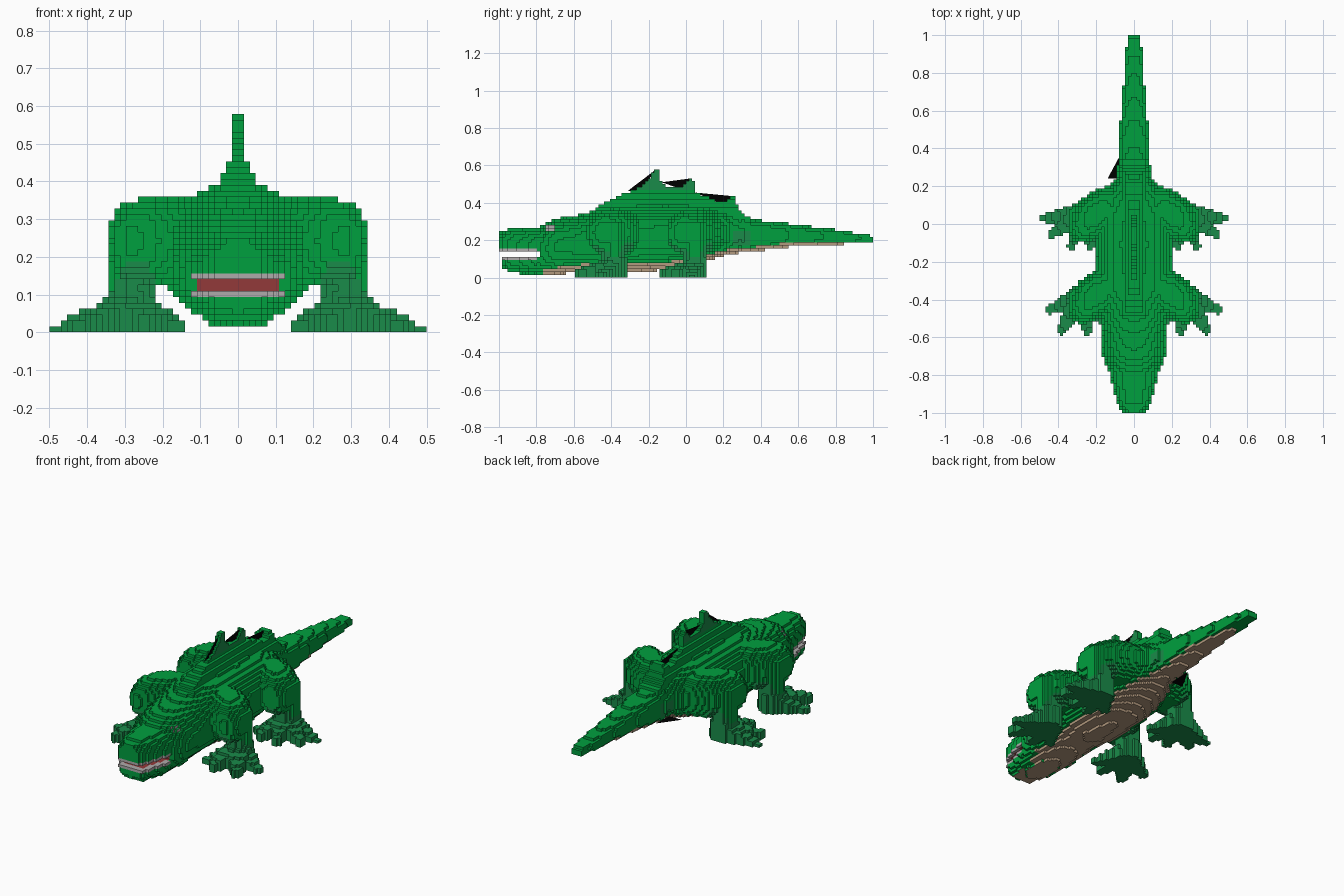
import bpy
from math import floor, hypot

if "Cube" in bpy.data.objects:
    bpy.data.objects.remove(bpy.data.objects["Cube"])

CELL = 1 / 64  # edge length of one block


def make_material(name, colour):
    mat = bpy.data.materials.new(name)
    mat.use_nodes = True
    mat.diffuse_color = (*colour, 1)
    mat.node_tree.nodes["Principled BSDF"].inputs["Base Color"].default_value = (*colour, 1)
    return mat


GREEN, DARK, TAN, TEETH, RED, BLACK = range(6)
MATERIALS = [
    make_material("skin green", (0.0, 0.35, 0.049)),
    make_material("leg green", (0.010, 0.26, 0.068)),
    make_material("belly tan", (0.45, 0.32, 0.21)),
    make_material("tooth grey", (0.43, 0.41, 0.41)),
    make_material("mouth red", (0.29, 0.042, 0.042)),
    make_material("fin black", (0.0, 0.0, 0.0)),
]


def add_object(name, verts, faces, indices):
    mesh = bpy.data.meshes.new(name)
    mesh.from_pydata(verts, [], faces)
    for mat in MATERIALS:
        mesh.materials.append(mat)
    for poly, index in zip(mesh.polygons, indices):
        poly.material_index = index
    mesh.update()
    bpy.context.collection.objects.link(bpy.data.objects.new(name, mesh))


def centre(cell):
    return tuple((c + 0.5) * CELL for c in cell)


def fill(low, high, inside):
    """Collect the grid cells of a box whose centres pass a test."""
    spans = [range(floor(a / CELL), floor(b / CELL) + 1) for a, b in zip(low, high)]
    return {(i, j, k) for i in spans[0] for j in spans[1] for k in spans[2]
            if k >= 0 and inside(*centre((i, j, k)))}


def build_blocks(name, cells, paint):
    """Make the outer skin of a set of cells; paint colours a cell's face by its axis."""
    lookup, faces, indices = {}, [], []
    for cell in sorted(cells):
        for axis in range(3):
            for side in (0, 1):
                beside = list(cell)
                beside[axis] += 2 * side - 1
                if tuple(beside) in cells:
                    continue
                u, v = (axis + 1) % 3, (axis + 2) % 3
                loop = []
                for du, dv in ((0, 0), (1, 0), (1, 1), (0, 1)):
                    corner = list(cell)
                    corner[axis] += side
                    corner[u] += du
                    corner[v] += dv
                    loop.append(lookup.setdefault(tuple(corner), len(lookup)))
                faces.append(loop if side else loop[::-1])
                indices.append(paint(cell, axis))
    verts = [tuple(c * CELL for c in corner) for corner in lookup]
    add_object(name, verts, faces, indices)


def along(table, y):
    """Interpolate a table of rows keyed by their first value."""
    if y <= table[0][0]:
        return table[0][1:]
    for a, b in zip(table, table[1:]):
        if y <= b[0]:
            t = (y - a[0]) / (b[0] - a[0])
            return tuple(p + (q - p) * t for p, q in zip(a[1:], b[1:]))
    return table[-1][1:]


# Head, torso and tail: y, half width, bottom, top
STATIONS = [
    (-1, .065, .075, .24), (-.95, .09, .03, .262), (-.8, .128, .015, .265),
    (-.7, .165, .018, .315), (-.58, .17, .03, .335), (-.48, .18, .045, .36),
    (-.35, .203, .035, .385), (-.1, .203, .04, .39), (.05, .2, .075, .385),
    (.15, .165, .10, .37), (.25, .095, .13, .345), (.36, .08, .14, .31),
    (.5, .077, .16, .295), (.62, .062, .17, .28), (.85, .048, .18, .25),
    (1, .033, .188, .225),
]


def in_body(x, y, z):
    half, bottom, top = along(STATIONS, y)
    power = 3 if y < -.8 or y > .3 else 2.3
    middle, radius = (bottom + top) / 2, (top - bottom) / 2
    if y < -.78 and .109 < z < .141:  # open mouth
        return False
    if y < -.98 and z < .12:  # lower jaw is shorter
        return False
    return abs(x / half) ** power + abs((z - middle) / radius) ** power < 1


body = fill((-.22, -1, 0), (.22, .999, .42), in_body)


def paint_body(cell, axis):
    i, j, k = cell
    x, y, z = centre(cell)
    half, bottom, top = along(STATIONS, y)
    if y < -.795 and .094 < z < .156:  # teeth round the rim of the open mouth
        width = 2 if z < .11 else 1
        rim = any(c not in body for c in ((i + width, j, k), (i - width, j, k),
                                          (i, j - width, k)))
        return TEETH if rim else RED
    if y < -.76 and .094 < z < .141 and abs(x) < half - .025:
        return RED
    if axis == 0 and abs(y + .73) < .02 and .25 < z < .28:  # eyes
        return TEETH
    if axis == 0 and abs(y - .3) < .05 and .17 < z < .245:  # flank patches
        return DARK
    low = z < bottom + .1 * (top - bottom) + .006
    if low and -.77 < y < .87 and (axis != 1 or y > -.68):
        return TAN
    if axis == 2 and -.95 < y < -.7 and z < bottom + .02:  # throat
        return TAN
    return GREEN


build_blocks("body", body, paint_body)

# Back ridge: stepped crest with three points
CREST = [
    (-.5, .36), (-.4, .42), (-.3, .46), (-.245, .485), (-.2, .53), (-.17, .578),
    (-.145, .575), (-.135, .52), (-.1, .485), (-.02, .478), (.015, .53), (.035, .53),
    (.05, .455), (.2, .40), (.24, .44), (.26, .43), (.28, .37), (.35, .31),
]


def in_ridge(x, y, z):
    half = 1 if z > .46 else 2 if z > .42 else 3 if z > .375 else 4
    return z < along(CREST, y)[0] and abs(x) < half * CELL


ridge = fill((-.07, -.5, .25), (.07, .34, .6), in_ridge)
build_blocks("back_ridge", ridge,
             lambda c, axis: DARK if axis == 0 and centre(c)[2] > .475 else GREEN)

# Paper-thin dark fins spanning the gaps before each point, and a web beside the tail
FINS = {
    "front_fin": [(0, -.31, .465), (0, -.24, .46), (0, -.165, .575)],
    "middle_fin": [(0, -.13, .51), (0, 0, .465), (0, .02, .53)],
    "rear_fin": [(0, .05, .455), (0, .2, .39), (0, .26, .435)],
    "tail_web": [(-.14, .24, .14), (-.06, .24, .14), (-.07, .37, .15)],
}
for fin_name, points in FINS.items():
    add_object(fin_name, points, [(0, 1, 2)], [BLACK])


# Legs: slanted thigh, shin and a splayed foot, mirrored to both sides
def toe_height(x, y, ankle, tip):
    """Height of a tapering toe at a point, or zero outside it."""
    dx, dy = tip[0] - ankle[0], tip[1] - ankle[1]
    t = ((x - ankle[0]) * dx + (y - ankle[1]) * dy) / (dx * dx + dy * dy)
    t = min(max(t, 0), 1)
    off = hypot(x - ankle[0] - t * dx, y - ankle[1] - t * dy)
    return .105 + (tip[2] - .105) * t if off < .066 - .044 * t else 0


def paint_leg(cell, axis):
    x, y, z = centre(cell)
    shin = abs(abs(x) - .27) < .07 - .5 * max(0, z - .1)
    return DARK if z < .1 or (z < .19 and shin) else GREEN


def build_legs(name, thigh_y, ankle, tips):
    def in_leg(x, y, z):
        x = abs(x)
        slant = thigh_y - .45 * (x - .2)
        thigh = (abs((x - .2) / .144) ** 2.6 + abs((y - slant) / .128) ** 2.4
                 + abs((z - .24) / .12) ** 2.6)
        flare = max(0, .1 - z) * .2
        shin = hypot((x - ankle[0]) / (.062 + flare), (y - ankle[1]) / .064)
        if thigh < 1 or (shin < 1 and z < .29):
            return True
        return any(z < toe_height(x, y, ankle, tip) for tip in tips)

    for side, low, high in (("left", 0, .52), ("right", -.52, -.001)):
        cells = fill((low, thigh_y - .26, 0), (high, thigh_y + .2, .38), in_leg)
        build_blocks(side + "_" + name, cells, paint_leg)


# Toe tips: x, y, height
build_legs("front_leg", -.375, (.28, -.385),
           [(.445, -.455, .025), (.385, -.565, .05), (.245, -.57, .05),
            (.165, -.51, .03)])
build_legs("hind_leg", .05, (.28, .05),
           [(.475, .03, .02), (.435, -.055, .04), (.33, -.115, .05),
            (.23, -.115, .05), (.165, -.05, .03)])
